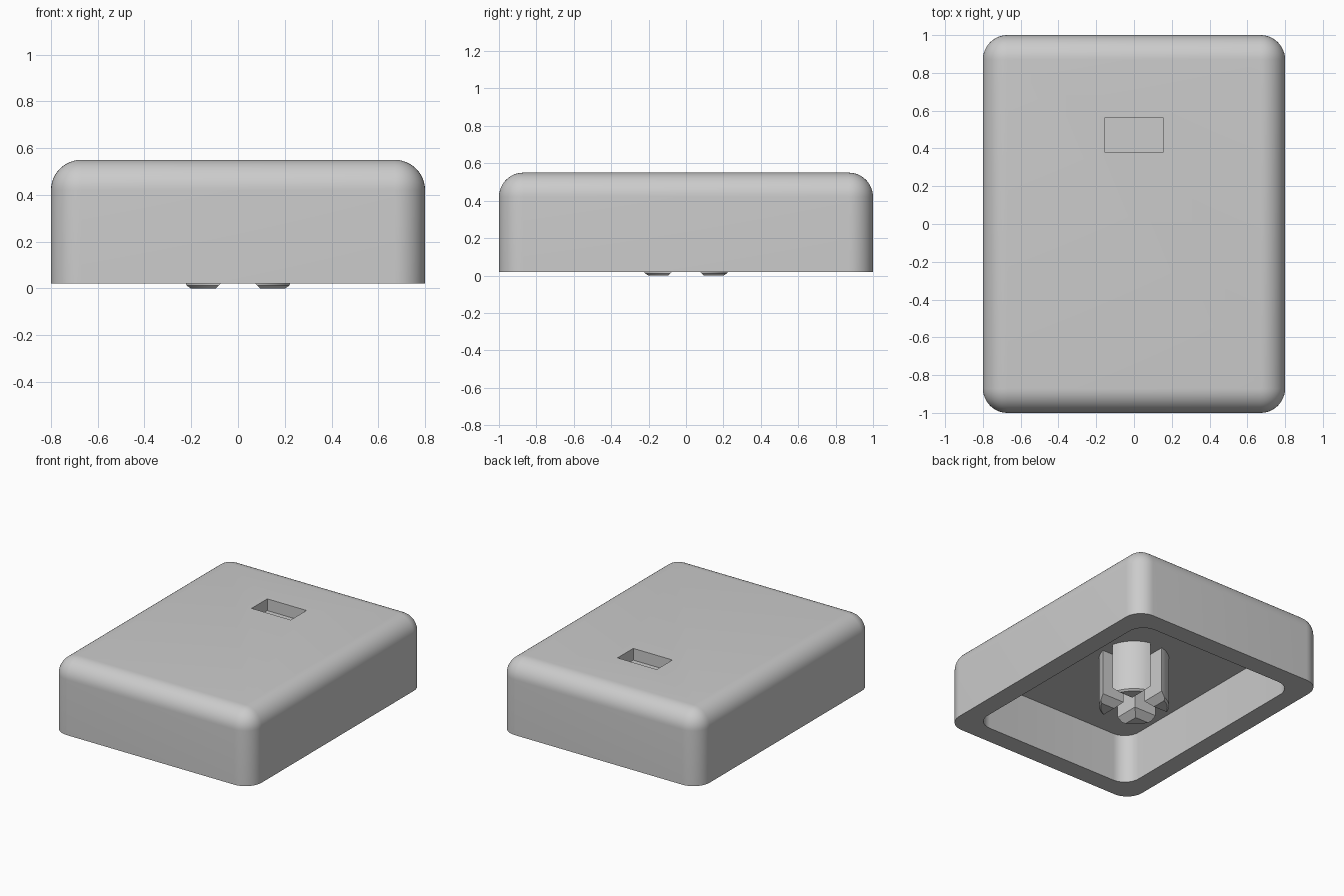
import bpy, bmesh, math
from mathutils import Matrix, Vector

old = bpy.data.objects.get("Cube")
if old:
    bpy.data.objects.remove(old, do_unlink=True)

grey = bpy.data.materials.new("plain_grey")
grey.use_nodes = True
colour = (0.6, 0.6, 0.6, 1)
grey.diffuse_color = colour
grey.node_tree.nodes["Principled BSDF"].inputs["Base Color"].default_value = colour


def finish(bm, name):
    bmesh.ops.recalc_face_normals(bm, faces=bm.faces)
    mesh = bpy.data.meshes.new(name)
    bm.to_mesh(mesh)
    bm.free()
    mesh.materials.append(grey)
    obj = bpy.data.objects.new(name, mesh)
    bpy.context.collection.objects.link(obj)
    return obj


def box(name, low, high, radius=0, round_top=False):
    """Box with optional rounded upright edges and rounded top rim."""
    bm = bmesh.new()
    low, high = Vector(low), Vector(high)
    size = high - low
    bmesh.ops.create_cube(bm, size=1, matrix=Matrix.Translation((low + high) / 2)
                          @ Matrix.Diagonal((*size, 1)))
    if radius:
        edges = []
        for e in bm.edges:
            a, b = e.verts
            upright = abs(a.co.z - b.co.z) > size.z / 2
            top = min(a.co.z, b.co.z) > high.z - 0.001
            if upright or (round_top and top):
                edges.append(e)
        bmesh.ops.bevel(bm, geom=edges, offset=radius, segments=12,
                        profile=0.5, affect='EDGES')
    return finish(bm, name)


def slot(name, angle):
    """Long slot cutter whose mouth flares open at the bottom."""
    bm = bmesh.new()
    half = [(0.115, -0.02), (0.05, 0.045), (0.05, 0.45)]
    outline = half + [(-x, z) for x, z in reversed(half)]
    face = bm.faces.new([bm.verts.new((x, -0.4, z)) for x, z in outline])
    moved = bmesh.ops.extrude_face_region(bm, geom=[face])["geom"]
    verts = [v for v in moved if isinstance(v, bmesh.types.BMVert)]
    bmesh.ops.translate(bm, vec=(0, 0.8, 0), verts=verts)
    bmesh.ops.rotate(bm, matrix=Matrix.Rotation(angle, 3, 'Z'), verts=bm.verts)
    return finish(bm, name)


def activate(obj):
    bpy.ops.object.select_all(action='DESELECT')
    obj.select_set(True)
    bpy.context.view_layer.objects.active = obj


def cut(obj, cutter):
    activate(obj)
    mod = obj.modifiers.new("cut", 'BOOLEAN')
    mod.operation = 'DIFFERENCE'
    mod.solver = 'EXACT'
    mod.object = cutter
    bpy.ops.object.modifier_apply(modifier=mod.name)
    bpy.data.objects.remove(cutter, do_unlink=True)


# Cap shell: rounded box, hollow below, with a small pocket in the top
cap = box("cap_shell", (-0.8, -1, 0.02), (0.8, 1, 0.55), 0.13, True)
cut(cap, box("cavity", (-0.66, -0.86, -0.1), (0.66, 0.86, 0.38), 0.12))
cut(cap, box("pocket", (-0.157, 0.38, 0.465), (0.157, 0.56, 0.7)))

# Stem: round post with a chamfered foot, split by two crossing slots
bm = bmesh.new()
bmesh.ops.create_cone(bm, cap_ends=True, segments=64, radius1=0.235,
                      radius2=0.235, depth=0.385,
                      matrix=Matrix.Translation((0, 0, 0.1925)))
foot = [e for e in bm.edges if all(v.co.z < 0.001 for v in e.verts)]
bmesh.ops.bevel(bm, geom=foot, offset=0.012, segments=1, affect='EDGES')
stem = finish(bm, "stem")
for angle in (0, math.pi / 2):
    cut(stem, slot("slot", angle))

for obj in (cap, stem):
    activate(obj)
    bpy.ops.object.shade_smooth_by_angle(angle=math.radians(30))
